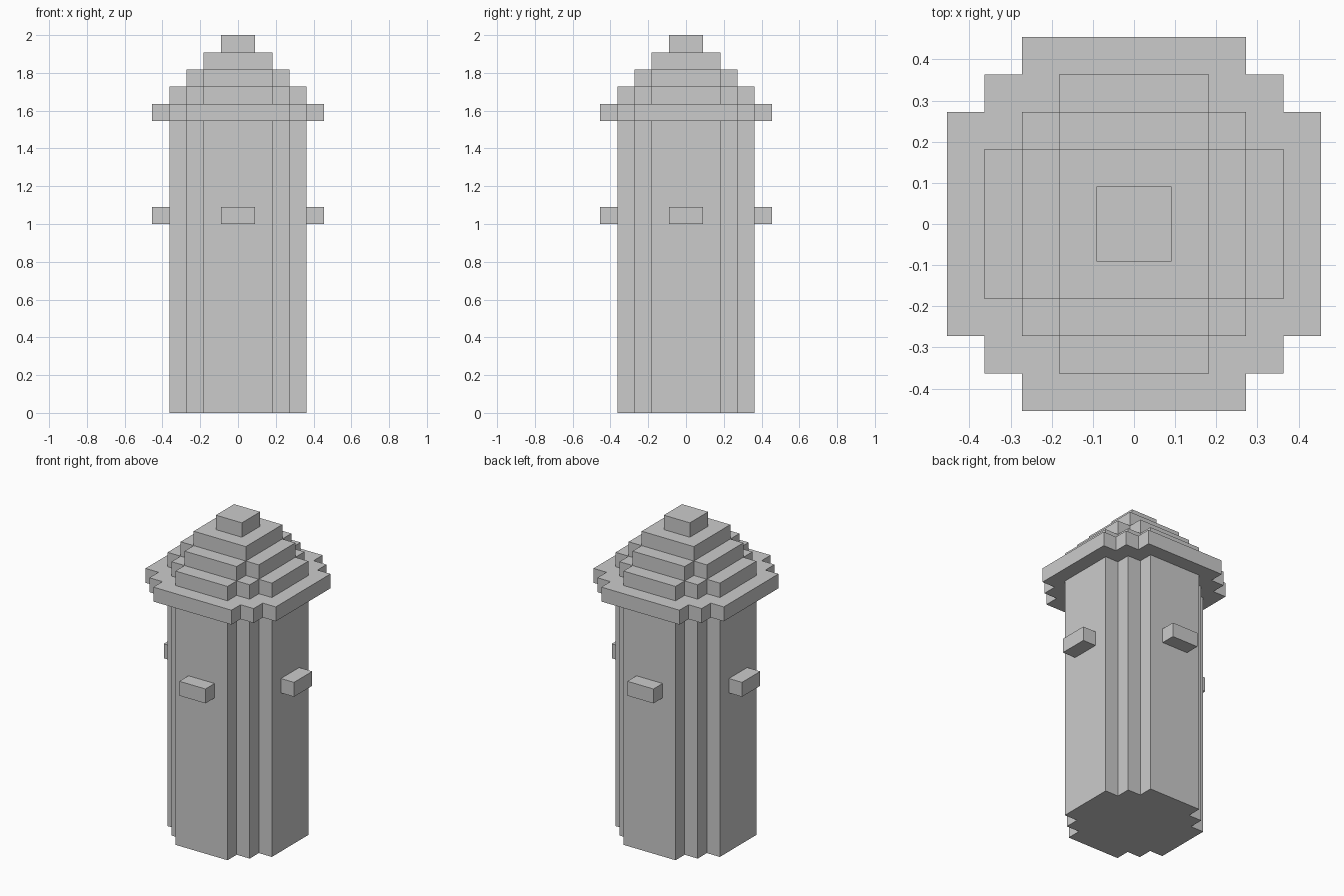
import bpy
import bmesh

if "Cube" in bpy.data.objects:
    bpy.data.objects.remove(bpy.data.objects["Cube"])

U = 1 / 11  # one block; the tower is 22 blocks tall


def stepped_prism(name, corners, z0, z1):
    """Extrude a plan given by its +x/+y quadrant's outer corners (in blocks)."""
    quad = [corners[0]]
    for (xa, ya), (xb, yb) in zip(corners, corners[1:]):
        quad += [(xb, ya), (xb, yb)]  # inner notch, then next outer corner
    left = [(-x, y) for x, y in reversed(quad)]
    half = quad + left
    outline = half + [(-x, -y) for x, y in half]

    bm = bmesh.new()
    base = bm.faces.new([bm.verts.new((x * U, y * U, z0 * U)) for x, y in outline])
    top = bmesh.ops.extrude_face_region(bm, geom=[base], use_keep_orig=True)["geom"]
    verts = [v for v in top if isinstance(v, bmesh.types.BMVert)]
    bmesh.ops.translate(bm, verts=verts, vec=(0, 0, (z1 - z0) * U))
    bmesh.ops.recalc_face_normals(bm, faces=bm.faces)
    mesh = bpy.data.meshes.new(name)
    bm.to_mesh(mesh)
    bm.free()
    obj = bpy.data.objects.new(name, mesh)
    bpy.context.collection.objects.link(obj)
    return obj


# Shaft, eave and stepped roof
stepped_prism("shaft", [(4, 2), (3, 3), (2, 4)], 0, 17)
stepped_prism("eave", [(5, 3), (4, 4), (3, 5)], 17, 18)
stepped_prism("roof_lower", [(4, 2), (3, 3), (2, 4)], 18, 19)
stepped_prism("roof_middle", [(3, 2), (2, 3)], 19, 20)
stepped_prism("roof_upper", [(2, 2)], 20, 21)
stepped_prism("roof_cap", [(1, 1)], 21, 22)

# One small ledge on each of the four sides
for side, dx, dy in (("front", 0, -1), ("right", 1, 0), ("back", 0, 1), ("left", -1, 0)):
    hx, hy = (0.5, 1) if dx else (1, 0.5)
    ledge = stepped_prism(side + "_ledge", [(hx, hy)], 11, 12)
    ledge.location = (dx * 4.5 * U, dy * 4.5 * U, 0)
